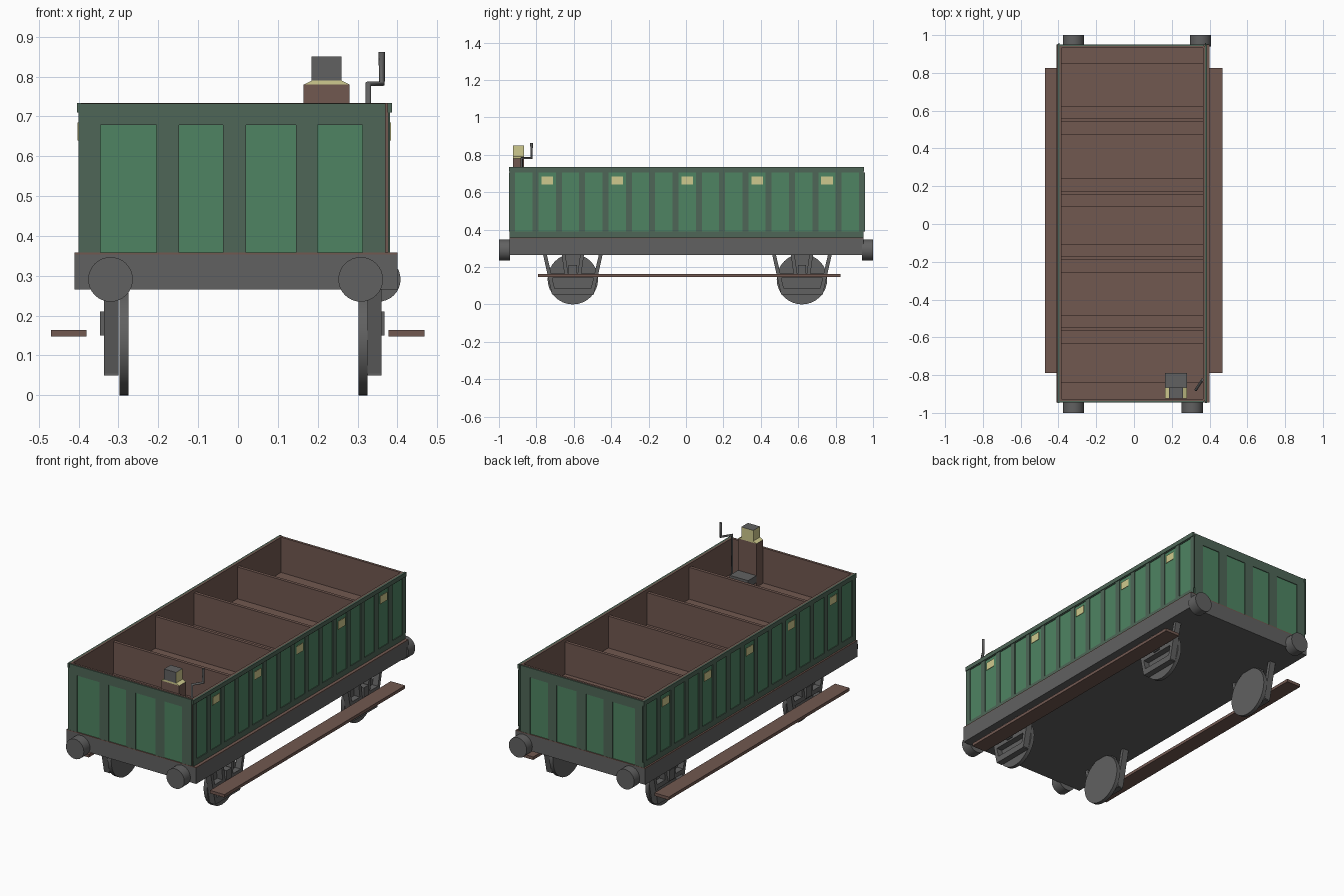
import bpy, bmesh
from mathutils import Vector

cube = bpy.data.objects.get("Cube")
if cube:
    bpy.data.objects.remove(cube, do_unlink=True)


def material(name, rgb):
    """Flat material from 8-bit sRGB values."""
    lin = [((c / 255 + 0.055) / 1.055) ** 2.4 for c in rgb]
    mat = bpy.data.materials.new(name)
    mat.use_nodes = True
    mat.diffuse_color = (*lin, 1)
    mat.node_tree.nodes["Principled BSDF"].inputs["Base Color"].default_value = (*lin, 1)
    return mat


GREEN = material("panel green", (78, 132, 98))
FRAME = material("frame green", (78, 102, 87))
BROWN = material("wood brown", (113, 88, 80))
GREY = material("iron grey", (97, 97, 97))
CREAM = material("cream", (207, 202, 142))


def finish(name, bm, *mats):
    bmesh.ops.recalc_face_normals(bm, faces=bm.faces)
    mesh = bpy.data.meshes.new(name)
    bm.to_mesh(mesh)
    bm.free()
    for m in mats:
        mesh.materials.append(m)
    obj = bpy.data.objects.new(name, mesh)
    bpy.context.collection.objects.link(obj)
    return obj


def add_box(bm, x, y, z):
    """Add a box given (low, high) ranges."""
    verts = bmesh.ops.create_cube(bm, size=1)["verts"]
    for v in verts:
        v.co = Vector([(a + b) / 2 + c * (b - a) for (a, b), c in zip((x, y, z), v.co)])


def boxes(name, mat, *ranges):
    bm = bmesh.new()
    for r in ranges:
        add_box(bm, *r)
    return finish(name, bm, mat)


def cylinder(name, axis, centre, radius, depth):
    bm = bmesh.new()
    bmesh.ops.create_cone(bm, cap_ends=True, segments=32,
                          radius1=radius, radius2=radius, depth=depth)
    turn = Vector((0, 0, 1)).rotation_difference(Vector(axis)).to_matrix()
    bmesh.ops.rotate(bm, verts=bm.verts, matrix=turn)
    bmesh.ops.translate(bm, verts=bm.verts, vec=centre)
    obj = finish(name, bm, GREY)
    bpy.ops.object.select_all(action="DESELECT")
    bpy.context.view_layer.objects.active = obj
    obj.select_set(True)
    bpy.ops.object.shade_smooth_by_angle()


def span(centre, half):
    return (centre - half, centre + half)


# Chassis, floor and open body
boxes("chassis", GREY, ((-0.41, 0.40), (-0.945, 0.95), (0.265, 0.353)))
boxes("floor", BROWN, ((-0.41, 0.40), (-0.945, 0.95), (0.353, 0.358)))
WALL_Z = (0.357, 0.734)
boxes("body_walls", BROWN,
      ((-0.395, -0.383), (-0.938, 0.943), WALL_Z),
      ((0.364, 0.376), (-0.938, 0.943), WALL_Z),
      ((-0.395, 0.376), (-0.938, -0.926), WALL_Z),
      ((-0.395, 0.376), (0.931, 0.943), WALL_Z))

# Side cladding: light sheet with raised rails, stakes and small plates
PITCH, FIRST = 0.1247, -0.867
for side, skin, proud in (("right", (-0.397, -0.395), (-0.401, -0.395)),
                          ("left", (0.376, 0.378), (0.376, 0.382))):
    boxes(side + "_panels", GREEN, (skin, (-0.94, 0.945), (0.357, 0.73)))
    stakes = [(proud, span(FIRST + (i - 0.5) * PITCH, 0.016), (0.39, 0.706))
              for i in range(16)]
    boxes(side + "_side_frame", FRAME,
          (proud, (-0.945, 0.95), (0.357, 0.39)),
          (proud, (-0.945, 0.95), (0.706, 0.732)), *stakes)
    out = -0.402 if side == "right" else 0.383
    boxes(side + "_label_plates", CREAM,
          *[(span(out, 0.001), span(FIRST + i * PITCH, 0.031), (0.64, 0.685))
            for i in (1, 4, 7, 10, 13)])
    if side == "right":
        rim = (-0.404, -0.394)
    else:
        rim = (0.375, 0.386)
    boxes(side + "_rim", FRAME, (rim, (-0.947, 0.952), (0.71, 0.734)))

# End cladding with four panels
GAPS = ((-0.40, -0.345), (-0.205, -0.148), (-0.038, 0.02), (0.145, 0.20), (0.312, 0.37))
for end, skin, proud in (("front", (-0.940, -0.938), (-0.944, -0.938)),
                         ("back", (0.943, 0.945), (0.943, 0.949))):
    boxes(end + "_panels", GREEN, ((-0.40, 0.37), skin, (0.357, 0.73)))
    boxes(end + "_frame", FRAME, ((-0.40, 0.37), proud, (0.678, 0.732)),
          *[(gap, proud, (0.357, 0.678)) for gap in GAPS])

# Compartment partitions and benches
INSIDE = (-0.385, 0.368)
for i, y in enumerate((-0.557, -0.182, 0.165, 0.55)):
    boxes(f"partition_{i + 1}", BROWN, (INSIDE, span(y, 0.009), (0.357, 0.715)))
    boxes(f"bench_{i + 1}", BROWN, (INSIDE, span(y, 0.075), (0.515, 0.535)))
boxes("end_benches", BROWN,
      (INSIDE, (-0.93, -0.84), (0.515, 0.535)),
      (INSIDE, (0.85, 0.935), (0.515, 0.535)))

# Brake seat: column, seat, tapered collar and head
COLUMN_X, COLUMN_Y = (0.165, 0.28), (-0.925, -0.865)
boxes("brake_column", BROWN, (COLUMN_X, COLUMN_Y, (0.357, 0.78)))
boxes("brake_seat", GREY, (COLUMN_X, (-0.865, -0.79), (0.56, 0.60)))
bm = bmesh.new()
add_box(bm, COLUMN_X, COLUMN_Y, (0.78, 0.79))
for v in bm.verts:
    if v.co.z > 0.785:
        v.co.x = 0.185 if v.co.x < 0.22 else 0.26
finish("seat_collar", bm, CREAM)
bm = bmesh.new()
add_box(bm, (0.185, 0.26), COLUMN_Y, (0.79, 0.85))
bm.normal_update()
for f in bm.faces:
    f.material_index = int(f.normal.z > 0.5 or f.normal.y < -0.5)
finish("seat_head", bm, CREAM, GREY)

# Brake crank: a bent bar
curve = bpy.data.curves.new("brake_crank", "CURVE")
curve.dimensions = "3D"
curve.bevel_depth = 0.008
curve.bevel_resolution = 1
curve.use_fill_caps = True
path = ((0.327, -0.878, 0.357), (0.327, -0.878, 0.782),
        (0.361, -0.826, 0.782), (0.361, -0.826, 0.862))
line = curve.splines.new("POLY")
line.points.add(len(path) - 1)
for point, co in zip(line.points, path):
    point.co = (*co, 1)
curve.materials.append(GREY)
bpy.context.collection.objects.link(bpy.data.objects.new("brake_crank", curve))

# Buffers
for name, x, y in (("front_right", -0.32, -0.97), ("front_left", 0.308, -0.97),
                   ("back_right", -0.32, 0.97), ("back_left", 0.352, 0.97)):
    cylinder(name + "_buffer", (0, 1, 0), (x, y, 0.291), 0.056, 0.06)


def axle_guard(name, x, y):
    """Open trapezoid frame carrying the axle box."""
    bm = bmesh.new()

    def bar(*profile):
        face = bm.faces.new([bm.verts.new((x[0], y + py, pz)) for py, pz in profile])
        ext = bmesh.ops.extrude_face_region(bm, geom=[face])["geom"]
        moved = [g for g in ext if isinstance(g, bmesh.types.BMVert)]
        bmesh.ops.translate(bm, verts=moved, vec=(x[1] - x[0], 0, 0))

    for s in (-1, 1):
        bar((s * 0.16, 0.27), (s * 0.14, 0.27), (s * 0.09, 0.055), (s * 0.112, 0.055))
        bar((s * 0.06, 0.27), (s * 0.04, 0.27), (s * 0.022, 0.14), (s * 0.042, 0.14))
    bar((-0.11, 0.05), (0.11, 0.05), (0.11, 0.085), (-0.11, 0.085))
    bar((-0.12, 0.14), (0.12, 0.14), (0.125, 0.165), (-0.125, 0.165))
    finish(name, bm, GREY)


# Wheels, axle guards and axle boxes
for end, y in (("front", -0.605), ("back", 0.62)):
    for side, wheel_x, guard, cap in (
            ("right", -0.286, (-0.336, -0.300), (-0.346, -0.300)),
            ("left", 0.314, (0.325, 0.36), (0.325, 0.368))):
        cylinder(f"{end}_{side}_wheel", (1, 0, 0), (wheel_x, y, 0.135), 0.135, 0.022)
        axle_guard(f"{end}_{side}_axle_guard", guard, y)
        boxes(f"{end}_{side}_axle_box", GREY, (cap, span(y, 0.022), (0.15, 0.21)))

# Long running boards
boxes("right_running_board", BROWN, ((-0.47, -0.38), (-0.79, 0.825), (0.147, 0.164)))
boxes("left_running_board", BROWN, ((0.378, 0.468), (-0.79, 0.825), (0.147, 0.164)))
